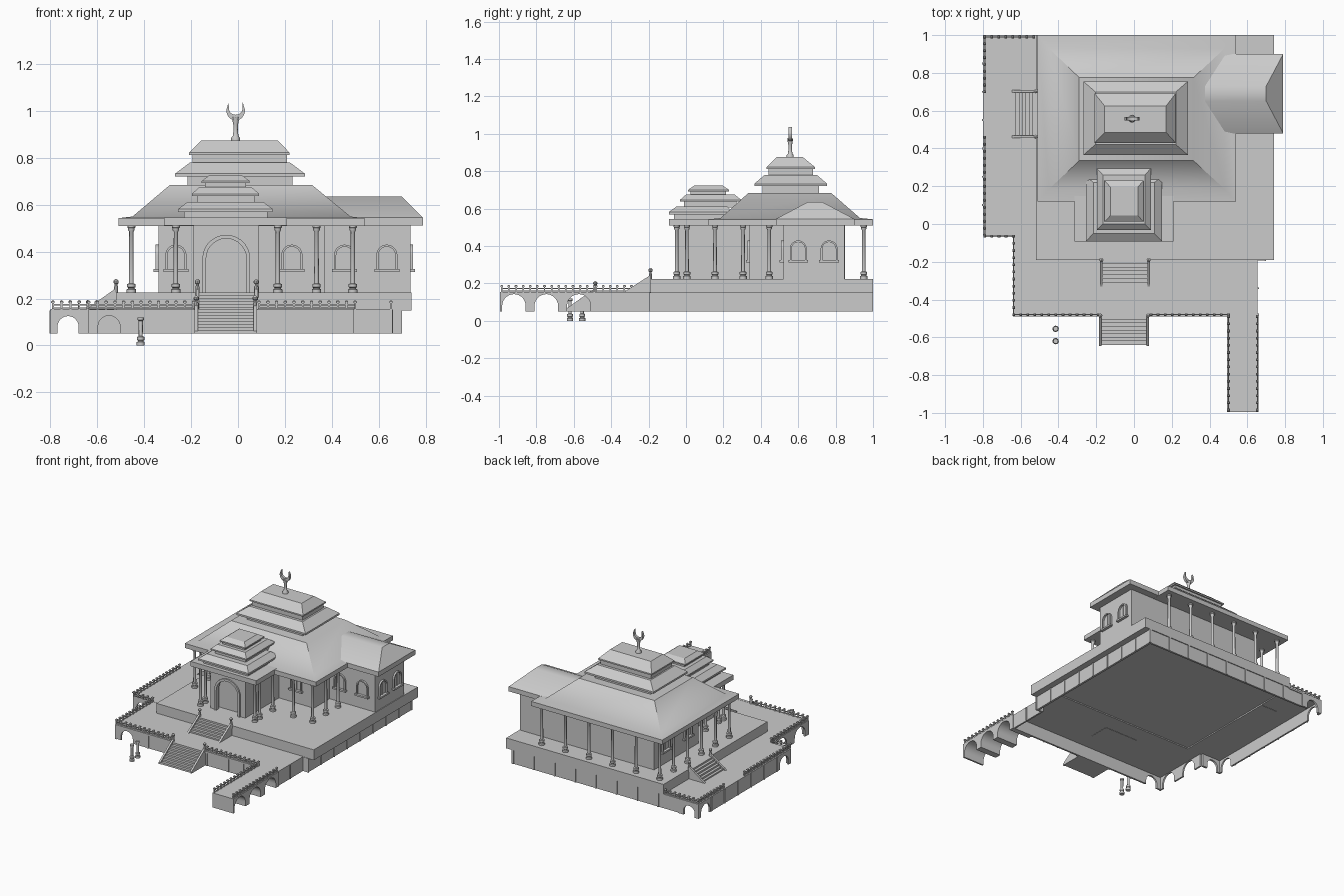
import bpy, bmesh, math
from mathutils import Vector

if "Cube" in bpy.data.objects:
    bpy.data.objects.remove(bpy.data.objects["Cube"])


def finish(name, bm, angle=None):
    bmesh.ops.recalc_face_normals(bm, faces=bm.faces)
    me = bpy.data.meshes.new(name)
    bm.to_mesh(me)
    bm.free()
    ob = bpy.data.objects.new(name, me)
    bpy.context.collection.objects.link(ob)
    if angle:
        bpy.ops.object.select_all(action='DESELECT')
        ob.select_set(True)
        bpy.context.view_layer.objects.active = ob
        bpy.ops.object.shade_smooth_by_angle(angle=math.radians(angle))
    return ob


def add_loft(bm, rects):
    """Stack of rectangles (x0, x1, y0, y1, z) joined and capped."""
    rings = [[bm.verts.new(p) for p in ((a, c, z), (b, c, z), (b, d, z), (a, d, z))]
             for a, b, c, d, z in rects]
    for r, s in zip(rings, rings[1:]):
        for i in range(4):
            j = (i + 1) % 4
            bm.faces.new((r[i], r[j], s[j], s[i]))
    bm.faces.new(rings[0][::-1])
    bm.faces.new(rings[-1])


def loft(name, rects, angle=None):
    bm = bmesh.new()
    add_loft(bm, rects)
    return finish(name, bm, angle)


def box(name, x0, x1, y0, y1, z0, z1):
    return loft(name, [(x0, x1, y0, y1, z0), (x0, x1, y0, y1, z1)])


def prism(name, pts, axis, a, b, angle=None):
    """Extrude a (u, z) outline along x or y from a to b."""
    bm = bmesh.new()
    at = lambda p, t: (t, p[0], p[1]) if axis == 'x' else (p[0], t, p[1])
    A = [bm.verts.new(at(p, a)) for p in pts]
    B = [bm.verts.new(at(p, b)) for p in pts]
    bm.faces.new(A)
    bm.faces.new(B[::-1])
    for i in range(len(pts)):
        j = (i + 1) % len(pts)
        bm.faces.new((A[i], A[j], B[j], B[i]))
    return finish(name, bm, angle)


def arch(cu, r, z0, zs, n=14):
    return [(cu - r, z0)] + [(cu - r * math.cos(math.pi * i / n), zs + r * math.sin(math.pi * i / n))
                             for i in range(n + 1)] + [(cu + r, z0)]


def arch_wall(name, axis, u0, u1, z0, z1, arches, a, b):
    pts = [(u0, z0)]
    for c, r, zs in arches:
        pts += arch(c, r, z0, zs)
    return prism(name, pts + [(u1, z0), (u1, z1), (u0, z1)], axis, a, b, 30)


def arch_frame(name, axis, cu, r, z0, zs, t, a, b):
    return prism(name, arch(cu, r, z0, zs) + arch(cu, r - t, z0, zs)[::-1], axis, a, b, 30)


def revolve(name, x, y, prof, n=12):
    bm = bmesh.new()
    rings = [[bm.verts.new((x + r * math.cos(2 * math.pi * i / n), y + r * math.sin(2 * math.pi * i / n), z))
              for i in range(n)] for r, z in prof]
    for r, s in zip(rings, rings[1:]):
        for i in range(n):
            bm.faces.new((r[i], r[(i + 1) % n], s[(i + 1) % n], s[i]))
    bm.faces.new(rings[0][::-1])
    bm.faces.new(rings[-1])
    return finish(name, bm, 35)


def railing(p, q, z=0.155, step=0.038):
    bm = bmesh.new()
    p, q = Vector(p), Vector(q)
    n = max(1, round((q - p).length / step))
    for i in range(n + 1):
        c = p.lerp(q, i / n)
        sq = lambda h, zz: (c.x - h, c.x + h, c.y - h, c.y + h, zz)
        add_loft(bm, [sq(.004, z), sq(.004, z + .025), sq(.007, z + .027), sq(.007, z + .033), sq(.002, z + .038)])
    for lo, hi in ((.003, .007), (.016, .022)):
        x0, x1, y0, y1 = min(p.x, q.x), max(p.x, q.x), min(p.y, q.y), max(p.y, q.y)
        r = (x0 - .003, x1 + .003, y0 - .003, y1 + .003)
        add_loft(bm, [r + (z + lo,), r + (z + hi,)])
    finish("terrace_railing", bm)


def stairs(name, axis, u0, u1, z0, z1, a, b, n):
    """Stepped flight with sloped stringers and newel posts."""
    pts = [(u0, z0)]
    for i in range(n):
        z = z0 + (z1 - z0) * (i + 1) / n
        pts += [(u0 + (u1 - u0) * i / n, z), (u0 + (u1 - u0) * (i + 1) / n, z)]
    prism(name + "_steps", pts + [(u1, z0)], axis, a + .01, b - .01)
    for s in (a, b - .014):
        prism(name + "_stringer", [(u0 - .005, z0), (u0 - .005, z0 + .012), (u1, z1 + .02), (u1, z0)], axis, s, s + .014)
        c = s + .007
        x, y = (c, u1) if axis == 'x' else (u1, c)
        revolve(name + "_newel", x, y, [(.009, z1 - .02), (.009, z1 + .025), (.006, z1 + .03), (.006, z1 + .036),
                                        (.011, z1 + .042), (.011, z1 + .05), (.003, z1 + .058)], 8)


# plinth and terrace slabs
box("upper_plinth", -.52, .74, -.19, 1.0, .15, .225)
box("left_terrace", -.80, -.52, -.06, 1.0, .142, .155)
box("front_terrace", -.64, .655, -.49, -.06, .142, .154)

# hollow base walls with arches and pilasters
B, T = .05, .145
arch_wall("left_terrace_front_wall", 'y', -.80, -.64, B, T, [(-.725, .045, .08)], -.06, -.045)
arch_wall("left_terrace_back_wall", 'y', -.80, -.64, B, T, [(-.725, .045, .08)], .985, 1.0)
arch_wall("left_wall", 'x', -.06, 1.0, B, T, [(.02, .05, .08), (.92, .05, .08)], -.80, -.788)
arch_wall("inset_left_wall", 'x', -.49, -.06, B, T, [(-.39, .06, .08), (-.18, .06, .08)], -.64, -.628)
arch_wall("front_wall", 'y', -.64, .655, B, T, [(-.55, .047, .08)], -.485, -.472)
box("front_right_wall", .643, .655, -.485, -.19, B, T)
box("right_wall", .68, .695, -.19, .995, B, .152)
box("right_return_wall", .643, .695, -.192, -.18, B, .152)
box("back_wall", -.64, .695, .98, .994, B, .152)
for y in [-.19 + .148 * i for i in range(9)]:
    box("right_pilaster", .69, .70, y - .005, y + .005, B, .152)
for y in (-.48, -.34):
    box("right_pilaster", .65, .661, y - .005, y + .005, B, .152)
for x in [-.64 + .166 * i for i in range(9)]:
    box("back_pilaster", x - .005, x + .005, .985, 1.0, B, .152)
for x in (-.635, -.38, -.19, .09, .26, .38, .49):
    box("front_pilaster", x - .006, x + .006, -.49, -.48, B, .152)
for y in [.1 + .15 * i for i in range(6)]:
    box("left_pilaster", -.805, -.795, y - .005, y + .005, B, .15)

# arched walkway
arch_wall("arched_walkway", 'x', -.995, -.485, B, .155,
          [(-.92, .063, .08), (-.747, .063, .08), (-.573, .063, .08)], .492, .66)

# railings
for p, q in [((-.79, -.06), (-.79, .46)), ((-.79, .70), (-.79, .99)), ((-.79, .99), (-.53, .99)),
             ((-.79, -.065), (-.64, -.065)), ((-.637, -.065), (-.637, -.48)), ((-.637, -.48), (-.19, -.48)),
             ((.09, -.48), (.50, -.48)), ((.50, -.985), (.50, -.49)), ((.653, -.985), (.653, -.49))]:
    railing(p + (0,), q + (0,))

# stairs
stairs("lower_stairs", 'x', -.64, -.485, .05, .155, -.185, .08, 8)
stairs("upper_stairs", 'x', -.33, -.19, .14, .225, -.18, .085, 7)
stairs("left_stairs", 'y', -.645, -.52, .14, .225, .455, .71, 7)

# hall, wing and porch walls
box("hall_walls", -.34, .37, .34, .85, .22, .52)
box("wing_walls", .36, .735, .52, .848, .22, .52)
px0, px1, pc = -.19, .09, -.05
arch_wall("porch_front_wall", 'y', px0, px1, .22, .52, [(pc, .088, .37)], -.045, -.02)
for x in (px0, px1 - .02):
    box("porch_side_wall", x, x + .02, -.02, .345, .22, .52)
box("porch_door", px0 + .01, px1 - .01, .0, .012, .22, .52)
arch_frame("door_frame", 'y', pc, .102, .225, .37, .016, -.055, -.03)

# arched windows
for axis, face, side, places in [('y', .34, -1, (-.265, .23)), ('y', .52, -1, (.455, .635)),
                                 ('x', .735, 1, (.60, .765)), ('x', -.34, -1, (.47, .72))]:
    for c in places:
        a, b = face - .005 * side, face + .012 * side
        arch_frame("window_frame", axis, c, .045, .32, .385, .009, a, b)
        prism("window_sash", [(c - .003, .32), (c + .003, .32), (c + .003, .425), (c - .003, .425)], axis, a, face + .004 * side)
        prism("window_sill", [(c - .053, .313), (c + .053, .313), (c + .053, .325), (c - .053, .325)],
              axis, a, face + .02 * side)

# columns
back_x = [-.455 + .189 * i for i in range(6)]
side_y = [.155 + .159 * i for i in range(6)]
spots = [(x, y) for x in (-.265, .17) for y in (-.05, .005, .155)] + [(.335, .155)]
spots += [(-.455, y) for y in side_y] + [(.49, .155), (.49, .305), (.49, .445)] + [(x, .95) for x in back_x[1:]]
base = [(.02, 0), (.02, .014), (.014, .017), (.014, .021), (.018, .024), (.018, .036), (.010, .04)]
for x, y in spots:
    revolve("veranda_column", x, y, [(r, z + .225) for r, z in base] +
            [(.009, .485), (.014, .492), (.014, .5), (.017, .503), (.017, .512)])
for y in (-.555, -.62):
    revolve("garden_post", -.415, y, [(r * .85, z) for r, z in base] + [(.009, .105), (.013, .108), (.013, .12)])

# main roof
loft("main_roof", [(-.51, .54, .12, 1.0, .51), (-.51, .54, .12, 1.0, .543), (-.45, .48, .185, .93, .55),
                   (-.29, .315, .335, .775, .685)], 40)
loft("wing_roof", [(.30, .79, .48, .90, .511), (.30, .79, .48, .90, .545), (.36, .70, .65, .73, .635)], 40)
box("porch_roof_slab", -.315, .21, -.092, .2, .511, .546)


def tier(name, e, t, neck, z0, z1, z2, z3):
    """Neck rising from z0, eave at z1 to z2, sloped cap up to z3."""
    loft(name + "_neck", [neck + (z0,), neck + (z1 + .005,)])
    loft(name + "_roof", [e + (z1,), e + (z2,), t + (z3,)])


tier("middle_tier", (-.268, .285, .365, .755), (-.205, .222, .42, .70), (-.215, .232, .41, .71), .68, .72, .733, .78)
tier("top_tier", (-.208, .22, .43, .69), (-.155, .17, .485, .625), (-.195, .21, .44, .68), .775, .812, .822, .875)
tier("porch_low_tier", (-.255, .148, -.092, .252), (-.215, .108, -.05, .22), (-.23, .125, -.065, .23), .54, .57, .582, .612)
tier("porch_mid_tier", (-.197, .09, -.032, .295), (-.165, .058, 0, .26), (-.175, .07, -.012, .27), .605, .637, .647, .675)
tier("porch_top_tier", (-.155, .05, .012, .23), (-.125, .02, .045, .195), (-.14, .035, .025, .215), .67, .692, .701, .724)

# crescent finial
cx, cy = -.01, .557
revolve("finial_stem", cx, cy, [(.019, .87), (.019, .885), (.012, .895), (.009, .92), (.010, .94), (.016, .975)])
N = 20
outer = [math.radians(210 - 30 - 0 + 180 * i / N) for i in range(N + 1)]
pts = [(cx + .04 * math.cos(a), 1.005 + .045 * math.sin(a)) for a in outer]
pts = [(cx - .03, 1.037)] + pts + [(cx + .03, 1.037)]
pts += [(cx + .029 * math.cos(a), 1.01 + .026 * math.sin(a)) for a in outer[::-1]]
prism("finial_crescent", pts, 'y', cy - .009, cy + .009, 30)
